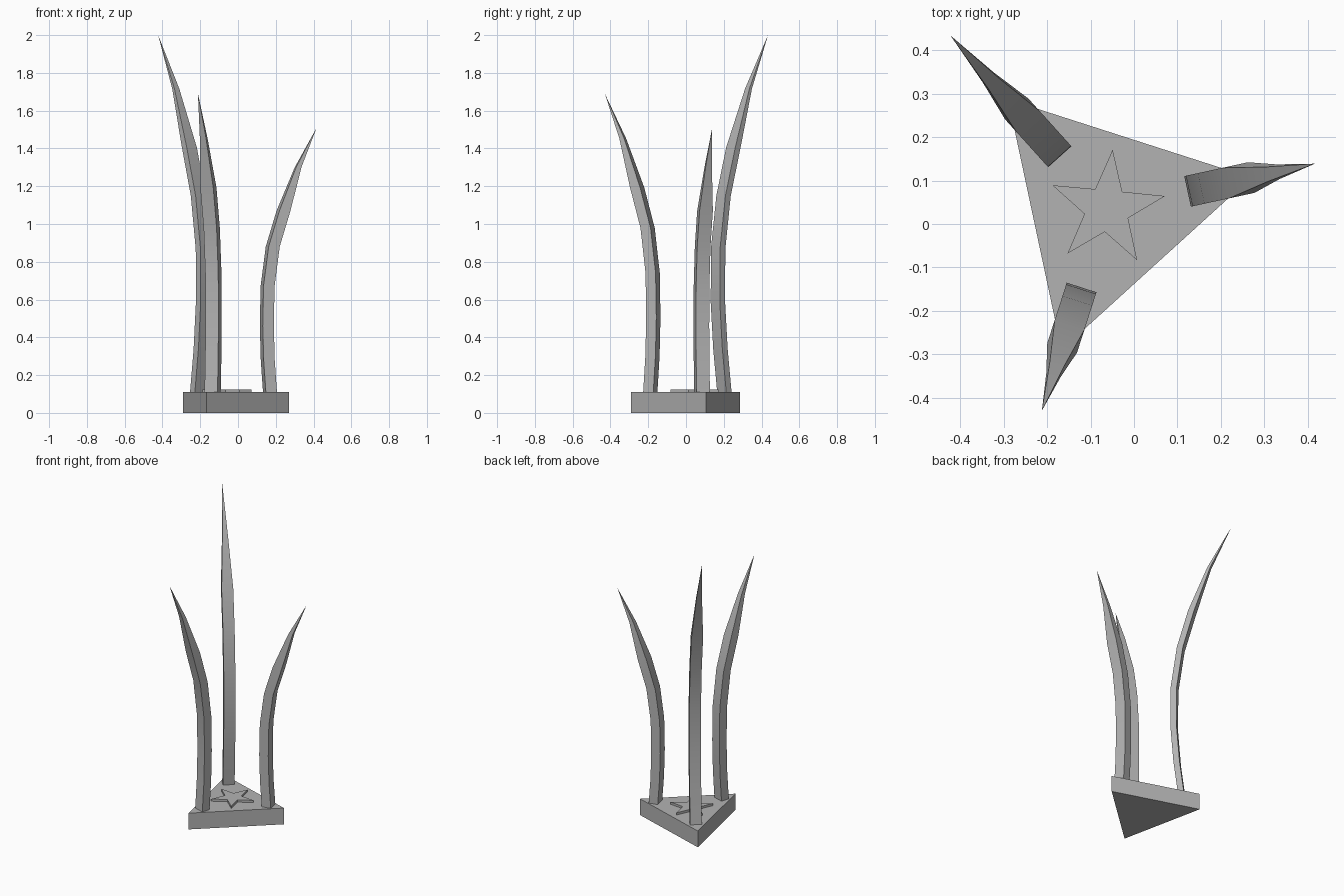
import bpy
import bmesh
import math
from mathutils import Vector

cube = bpy.data.objects.get("Cube")
if cube:
    bpy.data.objects.remove(cube)

grey = bpy.data.materials.new("plain_grey")
grey.use_nodes = True
colour = (0.45, 0.45, 0.45, 1)
grey.diffuse_color = colour
grey.node_tree.nodes["Principled BSDF"].inputs["Base Color"].default_value = colour

BASE_TOP = 0.11
CORNERS = [Vector((-0.29, 0.287)), Vector((0.27, 0.107)), Vector((-0.167, -0.29))]
CENTRE = sum(CORNERS, Vector((0, 0))) / 3


def finish(bm, name):
    bmesh.ops.recalc_face_normals(bm, faces=bm.faces)
    mesh = bpy.data.meshes.new(name)
    bm.to_mesh(mesh)
    bm.free()
    mesh.materials.append(grey)
    obj = bpy.data.objects.new(name, mesh)
    bpy.context.collection.objects.link(obj)
    return obj


def prism(name, outline, bottom, top):
    bm = bmesh.new()
    face = bm.faces.new([bm.verts.new((p.x, p.y, bottom)) for p in outline])
    ext = bmesh.ops.extrude_face_region(bm, geom=[face], use_keep_orig=True)
    for v in ext["geom"]:
        if isinstance(v, bmesh.types.BMVert):
            v.co.z = top
    return finish(bm, name)


# Curved blade: rectangular section swept outward to a point
STEPS = [0, 0.12, 0.25, 0.4, 0.55, 0.685, 0.85]


def blade(name, corner, height, reach, tip_reach, thickness):
    out = (corner - CENTRE).normalized()
    side = Vector((-out.y, out.x))
    rise = height - BASE_TOP
    bm = bmesh.new()

    def vert(r, s, z):
        p = CENTRE + out * r + side * s
        return bm.verts.new((p.x, p.y, z))

    rings = []
    for t, r in zip(STEPS, reach):
        taper = min(1, (1 - t) / (1 - 0.685))
        half, thick = 0.036 * taper, thickness * taper
        z = BASE_TOP + rise * t
        rings.append([vert(r, -half, z), vert(r + thick, -half, z),
                      vert(r + thick, half, z), vert(r, half, z)])
    tip = vert(tip_reach, 0, height)
    bm.faces.new(rings[0])
    for low, high in zip(rings, rings[1:]):
        for i in range(4):
            j = (i + 1) % 4
            bm.faces.new((low[i], low[j], high[j], high[i]))
    for i in range(4):
        bm.faces.new((rings[-1][i], rings[-1][(i + 1) % 4], tip))
    obj = finish(bm, name)
    bpy.ops.object.select_all(action='DESELECT')
    obj.select_set(True)
    bpy.context.view_layer.objects.active = obj
    bpy.ops.object.shade_smooth_by_angle(angle=math.radians(30))


# Triangular base
prism("base", CORNERS, 0, BASE_TOP)

# Raised star on the base
star = []
for i in range(10):
    a = math.radians(84.5 + 36 * i)
    star.append(CENTRE + Vector((math.cos(a), math.sin(a))) * (0.053 if i % 2 else 0.137))
prism("star", star, BASE_TOP, 0.125)

# Three blades, one at each corner
short = [0.207, 0.195, 0.19, 0.194, 0.222, 0.28, 0.375]
tall = [0.208, 0.18, 0.162, 0.163, 0.202, 0.272, 0.39]
blade("tall_blade", CORNERS[0], 2.0, tall, 0.538, 0.038)
blade("left_blade", CORNERS[1], 1.51, short, 0.49, 0.06)
blade("front_blade", CORNERS[2], 1.69, short, 0.488, 0.056)
